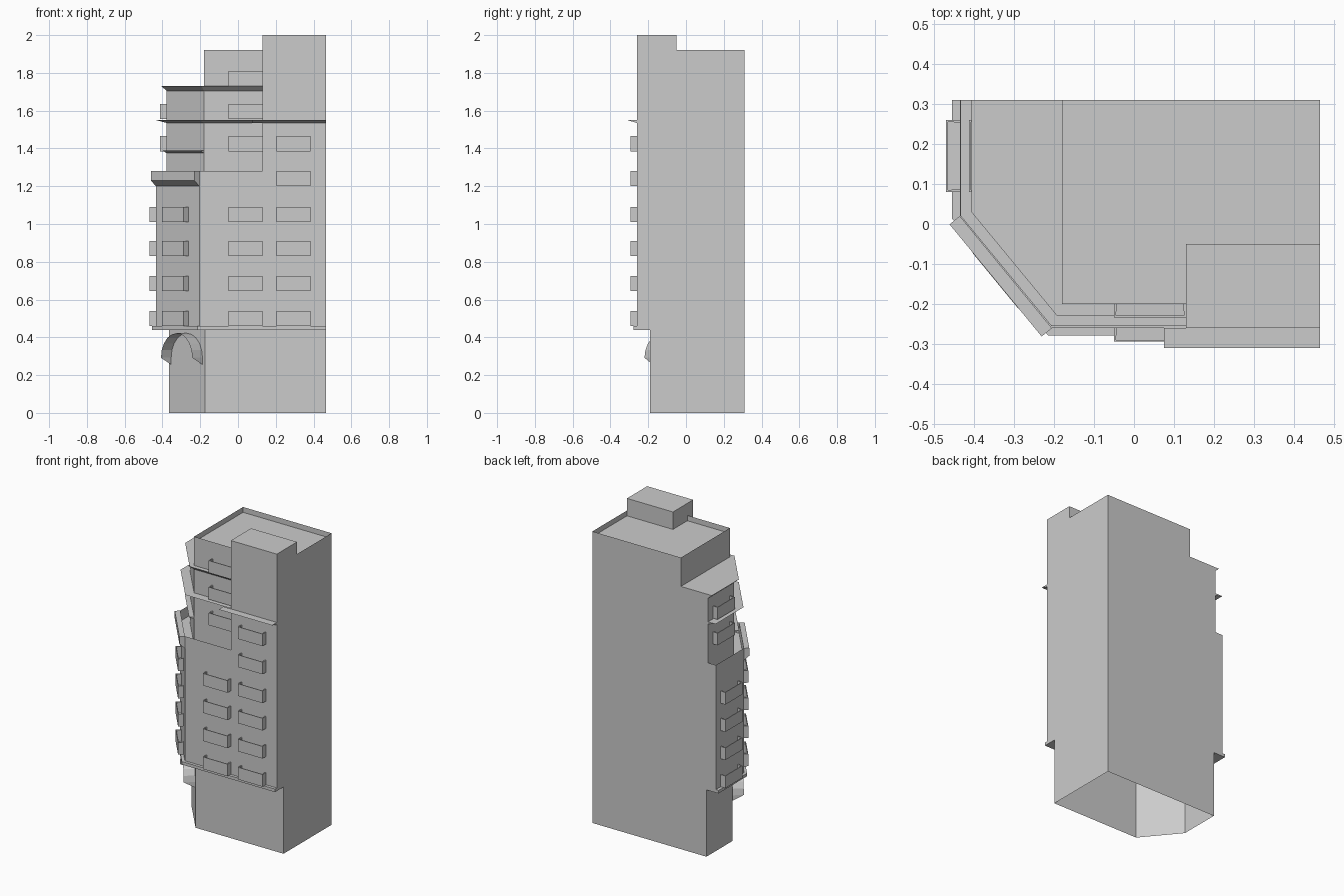
import bpy, bmesh, math
from mathutils import Vector, Matrix

if "Cube" in bpy.data.objects:
    bpy.data.objects.remove(bpy.data.objects["Cube"])

R, B = 0.465, 0.31  # right and back wall planes


def finish(name, bm, fix=True):
    if fix:
        bmesh.ops.recalc_face_normals(bm, faces=bm.faces)
    me = bpy.data.meshes.new(name)
    bm.to_mesh(me)
    bm.free()
    ob = bpy.data.objects.new(name, me)
    bpy.context.collection.objects.link(ob)
    return ob


def prism(name, poly, z0, z1, roof=None, bottom=False):
    """Walls over a counter-clockwise outline; roof may sit below the wall tops."""
    bm = bmesh.new()
    lo = [bm.verts.new((x, y, z0)) for x, y in poly]
    hi = [bm.verts.new((x, y, z1)) for x, y in poly]
    n = len(poly)
    for i in range(n):
        j = (i + 1) % n
        bm.faces.new((lo[i], lo[j], hi[j], hi[i]))
    top = hi if roof is None else [bm.verts.new((x, y, roof)) for x, y in poly]
    bm.faces.new(top)
    if bottom:
        bm.faces.new(lo[::-1])
    return finish(name, bm, False)


def sweep(name, path, profile):
    """Sweep a closed (offset, z) profile along a wall line, mitred outwards."""
    pts = [Vector(p) for p in path]
    norms = []
    for a, b in zip(pts, pts[1:]):
        t = (b - a).normalized()
        norms.append(Vector((t.y, -t.x)))
    bm = bmesh.new()
    rings = []
    for i, p in enumerate(pts):
        n0, n1 = norms[max(i - 1, 0)], norms[min(i, len(norms) - 1)]
        m = (n0 + n1) / (1 + n0.dot(n1))
        rings.append([bm.verts.new((*(p + m * d), z)) for d, z in profile])
    k = len(profile)
    for r0, r1 in zip(rings, rings[1:]):
        for i in range(k):
            j = (i + 1) % k
            bm.faces.new((r0[i], r0[j], r1[j], r1[i]))
    bm.faces.new(rings[0])
    bm.faces.new(rings[-1][::-1])
    return finish(name, bm)


def balcony(name, x, y, z, angle, w=0.18, d=0.034, h=0.08):
    """Open-topped balcony box whose back lies on the wall at (x, y)."""
    bm = bmesh.new()
    bmesh.ops.create_cube(bm, size=1, matrix=Matrix.Translation((0, -d / 2, h / 2))
                          @ Matrix.Diagonal((w, d, h, 1)))
    gone = [f for f in bm.faces if f.normal.z > 0.9 or f.normal.y > 0.9]
    bmesh.ops.delete(bm, geom=gone, context='FACES')
    ob = finish(name, bm, False)
    ob.location = (x, y, z)
    ob.rotation_euler.z = angle
    m = ob.modifiers.new("thickness", 'SOLIDIFY')
    m.thickness, m.offset = 0.007, -1


# Wall lines from back left, round the cut corner, to the front
tower_line = [(-0.435, B), (-0.435, 0.02), (-0.205, -0.26)]
setback_line = [(-0.378, B), (-0.378, 0.04), (-0.18, -0.2), (0.13, -0.2)]
base_a, base_b = Vector((-0.366, 0.04)), Vector((-0.176, -0.19))

# Main volumes
prism("base", [(-0.366, B), base_a, base_b, (R, -0.19), (R, B)], 0, 0.44)
prism("tower", tower_line + [(R, -0.26), (R, B)], 0.44, 1.28, roof=1.21, bottom=True)
prism("setback", setback_line + [(0.13, -0.26), (R, -0.26), (R, B)], 1.21, 1.73)
prism("penthouse", [(-0.18, B), (-0.18, -0.2), (0.13, -0.2), (0.13, -0.26),
                    (R, -0.26), (R, B)], 1.73, 1.92, roof=1.885)
prism("stair_block", [(0.13, -0.05), (0.13, -0.26), (R, -0.26), (R, -0.05)], 1.885, 2.0)

# Ledges and cornices
sweep("band", tower_line + [(R, -0.26)], [(0, 0.44), (0.019, 0.44), (0.019, 0.46), (0, 0.46)])
sweep("corner_parapet", tower_line[1:], [(0, 1.2), (0.033, 1.23), (0.033, 1.28), (0, 1.28)])
sweep("corner_ledge", setback_line[1:3], [(0, 1.375), (0.03, 1.39), (0, 1.39)])
sweep("middle_cornice", setback_line, [(0, 1.535), (0.055, 1.55), (0, 1.55)])
sweep("right_cornice", [(0.075, -0.26), (R, -0.26)], [(0, 1.535), (0.05, 1.55), (0, 1.55)])
sweep("top_cornice", setback_line, [(0, 1.705), (0.028, 1.73), (0, 1.73)])

# Balconies on front, cut corner and left wall
corner_angle = math.atan2(-0.28, 0.23)
levels = [0.46, 0.645, 0.83, 1.01, 1.2, 1.385, 1.555, 1.73]
for i, z in enumerate(levels):
    if i < 6:
        balcony("right_balcony", 0.295, -0.26, z, 0)
    if i < 4:
        balcony("front_balcony", 0.04, -0.26, z, 0)
        balcony("corner_balcony", -0.32, -0.12, z, corner_angle)
        balcony("left_balcony", -0.435, 0.17, z, -math.pi / 2)
    if i > 4:
        balcony("upper_front_balcony", 0.04, -0.2, z, 0)
    if i in (5, 6):
        balcony("upper_left_balcony", -0.378, 0.17, z, -math.pi / 2)

# Arched entrance canopy on the cut corner
t = (base_b - base_a).normalized()
n = Vector((t.y, -t.x))
mid = (base_a + base_b) / 2
arch = [(0.13 * math.cos(math.pi * k / 10), 0.292 + 0.13 * math.sin(math.pi * k / 10))
        for k in range(11)]
bm = bmesh.new()
inner, outer = [], []
for s, z in [(0.13, 0.255)] + arch + [(-0.13, 0.255)]:
    p = mid + t * s
    inner.append(bm.verts.new((*p, z)))
    outer.append(bm.verts.new((*(p + n * 0.07), max(z, 0.292))))
for k in range(len(inner) - 1):
    ring = [inner[k], inner[k + 1], outer[k + 1], outer[k]]
    if k == 0:
        ring = [inner[0], inner[1], outer[1]]
    elif k == len(inner) - 2:
        ring = [inner[k], inner[k + 1], outer[k]]
    bm.faces.new(ring)
bmesh.ops.delete(bm, geom=[v for v in bm.verts if not v.link_faces], context='VERTS')
finish("entrance_arch", bm)
